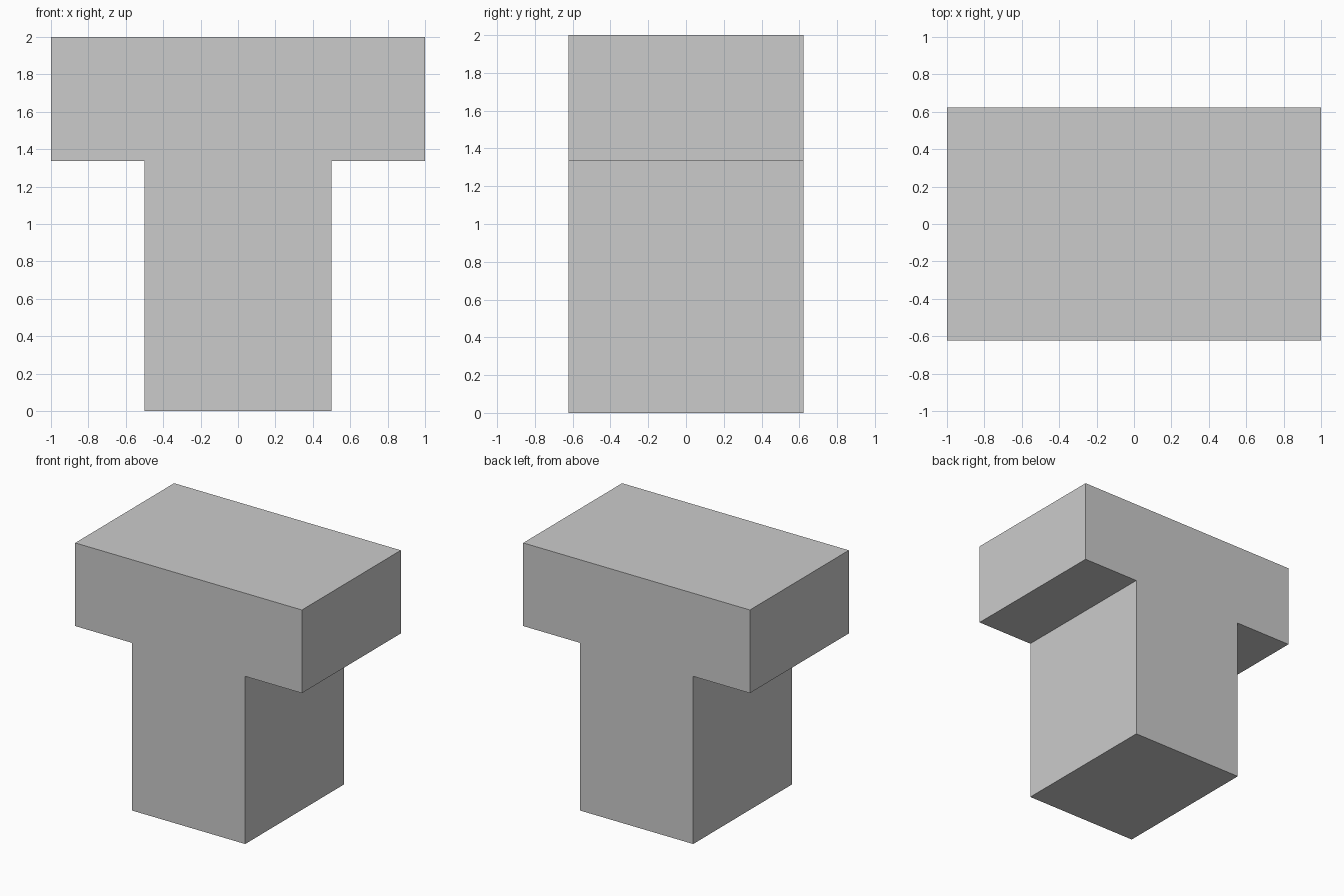
import bpy
import bmesh

if "Cube" in bpy.data.objects:
    bpy.data.objects.remove(bpy.data.objects["Cube"])

HALF_DEPTH = 0.623
BAR_Z = 1.337


def extrude_profile(name, points, half_depth):
    """Extrude a closed (x, z) outline along y, centred on y = 0."""
    bm = bmesh.new()
    face = bm.faces.new([bm.verts.new((x, -half_depth, z)) for x, z in points])
    result = bmesh.ops.extrude_face_region(bm, geom=[face], use_keep_orig=True)
    moved = [g for g in result["geom"] if isinstance(g, bmesh.types.BMVert)]
    bmesh.ops.translate(bm, verts=moved, vec=(0, 2 * half_depth, 0))
    bmesh.ops.recalc_face_normals(bm, faces=bm.faces)
    mesh = bpy.data.meshes.new(name)
    bm.to_mesh(mesh)
    bm.free()
    obj = bpy.data.objects.new(name, mesh)
    bpy.context.collection.objects.link(obj)
    return obj


# T-shaped block: right half of the outline, mirrored to the left
right = [(0.5, 0), (0.5, BAR_Z), (1, BAR_Z), (1, 2)]
left = [(-x, z) for x, z in reversed(right)]
extrude_profile("t_block", right + left, HALF_DEPTH)
